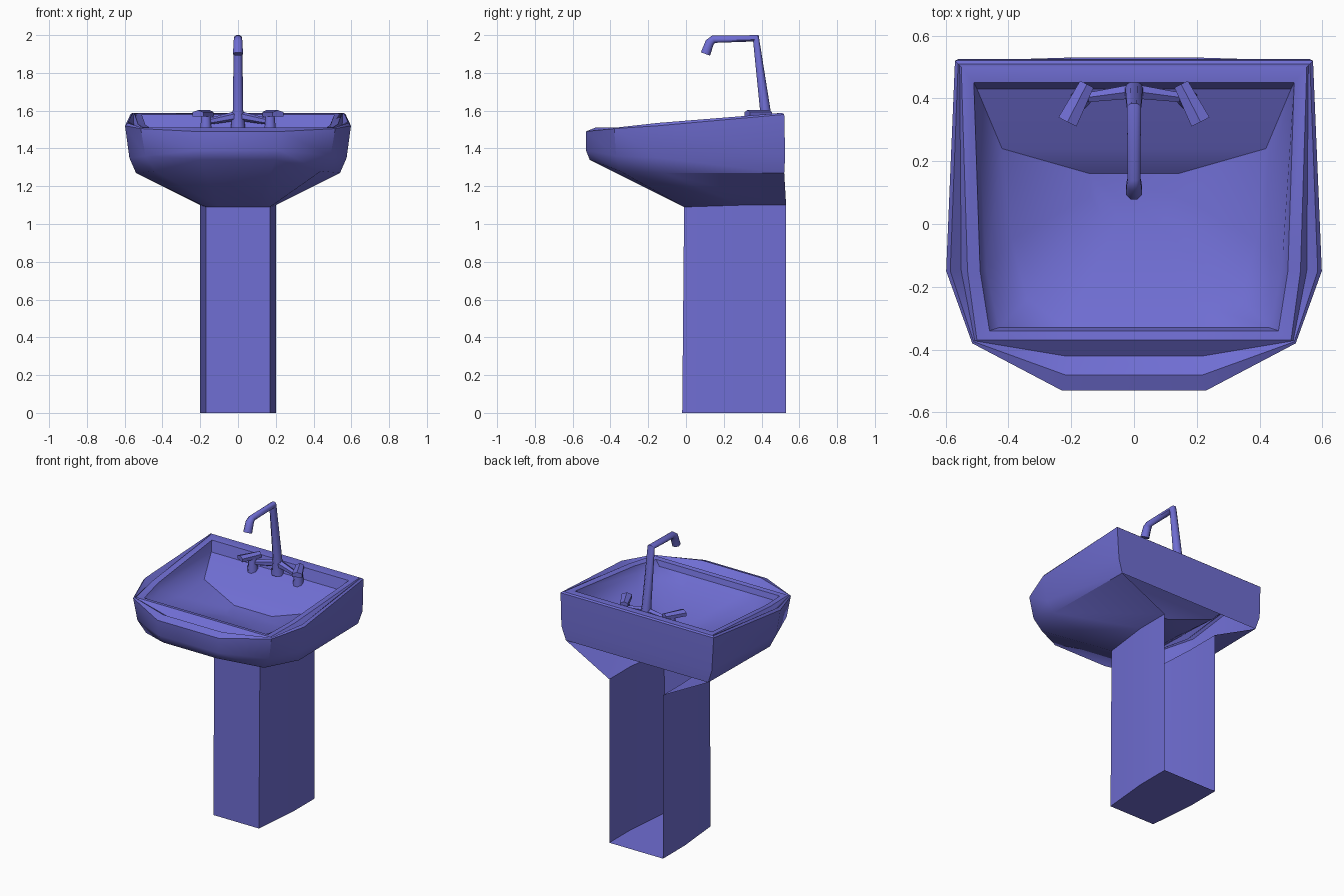
import bpy, bmesh, math
from mathutils import Vector

if "Cube" in bpy.data.objects:
    bpy.data.objects.remove(bpy.data.objects["Cube"])

mat = bpy.data.materials.new("violet_blue")
mat.diffuse_color = (0.16, 0.155, 0.65, 1)
mat.use_nodes = True
mat.node_tree.nodes["Principled BSDF"].inputs["Base Color"].default_value = mat.diffuse_color


def finish(name, bm, angle=40):
    me = bpy.data.meshes.new(name)
    bm.to_mesh(me)
    bm.free()
    me.materials.append(mat)
    ob = bpy.data.objects.new(name, me)
    bpy.context.collection.objects.link(ob)
    bpy.ops.object.select_all(action='DESELECT')
    ob.select_set(True)
    bpy.context.view_layer.objects.active = ob
    bpy.ops.object.shade_smooth_by_angle(angle=math.radians(angle))
    return ob


def loft(name, rings, angle=40, open_back=None):
    """Skin equal-length closed rings, cap both ends; optionally open the rear below a height."""
    bm = bmesh.new()
    loops = [[bm.verts.new(p) for p in r] for r in rings]
    n = len(loops[0])
    for a, b in zip(loops, loops[1:]):
        for i in range(n):
            j = (i + 1) % n
            bm.faces.new((a[i], a[j], b[j], b[i]))
    bm.faces.new(loops[0])
    bm.faces.new(loops[-1])
    bmesh.ops.recalc_face_normals(bm, faces=bm.faces)
    if open_back is not None:
        rear = [f for f in bm.faces
                if all(v.co.y > 0.5 and v.co.z < open_back for v in f.verts)]
        bmesh.ops.delete(bm, geom=rear, context='FACES')
    return finish(name, bm, angle)


def mirrored(half):
    """Full ring from its right half (back to front)."""
    return half + [(-x, y, z) for x, y, z in reversed(half)]


def tube(name, path, radii, sides=8):
    """Tube along a path, rings mitred at the bends."""
    pts = [Vector(p) for p in path]
    rings = []
    for i, p in enumerate(pts):
        t = Vector()
        if i > 0:
            t += (p - pts[i - 1]).normalized()
        if i < len(pts) - 1:
            t += (pts[i + 1] - p).normalized()
        t.normalize()
        u = t.cross(Vector((1, 0, 0)) if abs(t.x) < 0.7 else Vector((0, 0, 1))).normalized()
        v = t.cross(u)
        rings.append([p + radii[i] * (math.cos(a) * u + math.sin(a) * v)
                      for a in (2 * math.pi * (k + 0.5) / sides for k in range(sides))])
    return loft(name, rings, 50)


# Open-backed pedestal flaring into the basin, over the rim and down into the bowl
halves = [
    [(0.20, 0.53, 0), (0.20, 0.30, 0), (0.17, -0.02, 0), (0.10, -0.02, 0)],               # foot
    [(0.20, 0.53, 1.10), (0.20, 0.30, 1.10), (0.17, -0.01, 1.09), (0.10, -0.01, 1.09)],   # neck
    [(0.53, 0.52, 1.27), (0.54, -0.12, 1.27), (0.44, -0.35, 1.28), (0.20, -0.51, 1.34)],  # underside
    [(0.56, 0.525, 1.36), (0.575, -0.14, 1.35), (0.49, -0.37, 1.36), (0.22, -0.53, 1.39)],
    [(0.57, 0.52, 1.58), (0.598, -0.15, 1.52), (0.515, -0.38, 1.505), (0.23, -0.53, 1.49)],  # lip
    [(0.56, 0.51, 1.588), (0.585, -0.15, 1.535), (0.51, -0.375, 1.51), (0.22, -0.48, 1.51)],
    [(0.555, 0.505, 1.587), (0.55, -0.15, 1.50), (0.507, -0.372, 1.508), (0.22, -0.42, 1.47)],  # groove
    [(0.55, 0.50, 1.588), (0.53, -0.15, 1.53), (0.50, -0.37, 1.51), (0.22, -0.37, 1.51)],  # inner frame
    [(0.51, 0.45, 1.58), (0.49, -0.15, 1.525), (0.46, -0.34, 1.505), (0.22, -0.34, 1.505)],
    [(0.50, 0.43, 1.51), (0.47, -0.15, 1.48), (0.43, -0.33, 1.47), (0.21, -0.33, 1.47)],   # tap ledge
    [(0.42, 0.24, 1.42), (0.39, -0.05, 1.42), (0.34, -0.24, 1.43), (0.17, -0.24, 1.43)],
    [(0.14, 0.16, 1.35), (0.14, 0.09, 1.35), (0.10, 0.02, 1.35), (0.05, 0.02, 1.35)],      # bowl floor
]
loft("pedestal_basin", [mirrored(h) for h in halves], open_back=1.28)

# Spout with flared foot and bent tip
tube("spout", [(0, 0.425, 1.50), (0, 0.42, 1.60), (0, 0.37, 1.983), (0, 0.145, 1.978),
               (0, 0.125, 1.96), (0, 0.103, 1.90)],
     [0.042, 0.03, 0.024, 0.022, 0.026, 0.028])

# Taps: connecting bar, stem and angled lever on each side
for side, s in (("left", -1), ("right", 1)):
    tube(side + "_tap_bar", [(s * 0.02, 0.42, 1.57), (s * 0.17, 0.40, 1.54)], [0.025, 0.016], 6)
    tube(side + "_tap_stem", [(s * 0.17, 0.40, 1.48), (s * 0.17, 0.40, 1.58)], [0.035, 0.025])
    ends = []
    for x, y, w in ((0.15, 0.445, 0.024), (0.212, 0.325, 0.032)):
        dx, dy = w * 0.89, w * 0.46
        ends.append([(s * (x + dx), y + dy, 1.57), (s * (x + dx), y + dy, 1.592),
                     (s * x, y, 1.603),
                     (s * (x - dx), y - dy, 1.592), (s * (x - dx), y - dy, 1.57)])
    loft(side + "_tap_lever", ends, 35)
